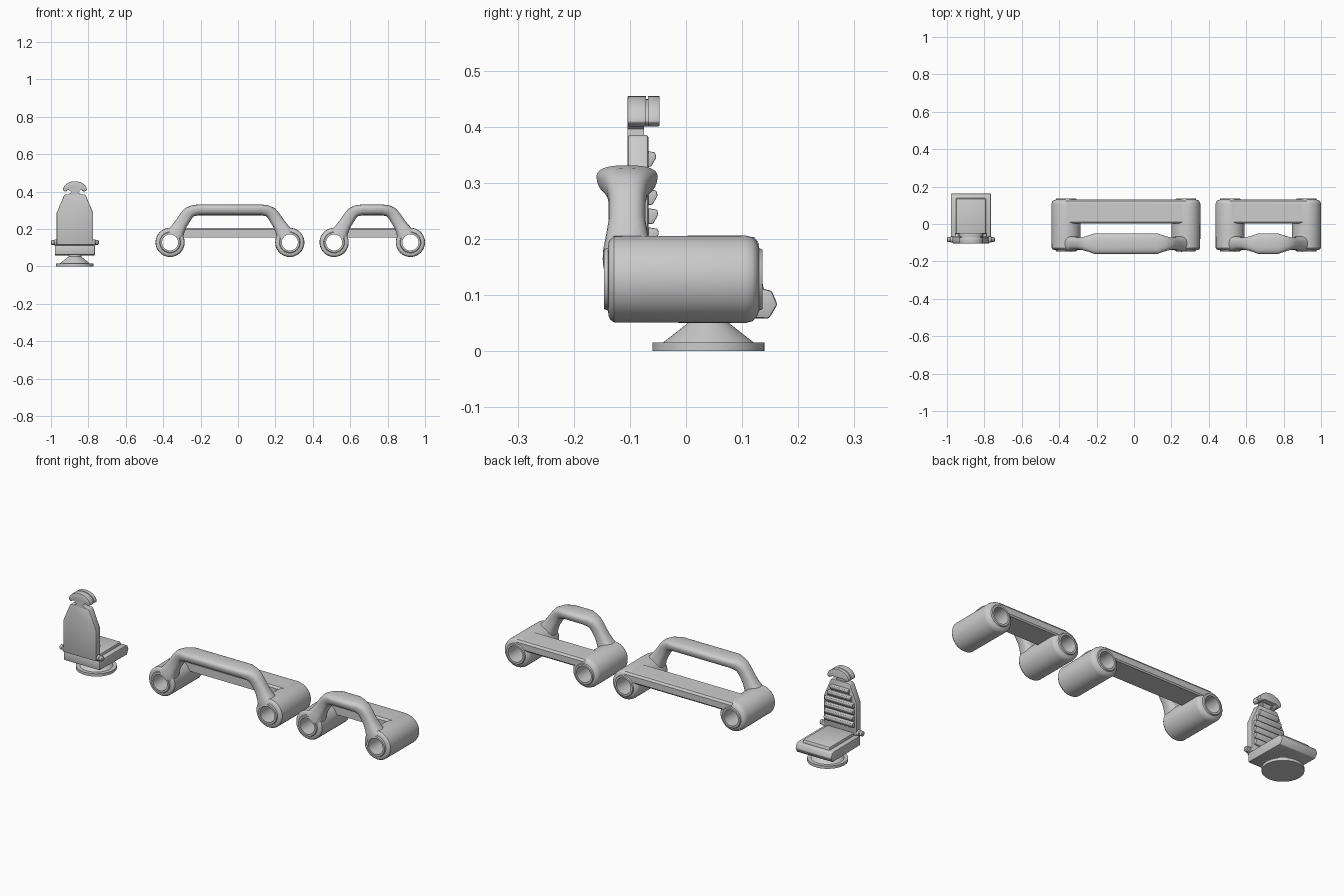
import bpy, bmesh
from math import sin, cos, pi, radians
from mathutils import Vector

if "Cube" in bpy.data.objects:
    bpy.data.objects.remove(bpy.data.objects["Cube"])


def loft(name, rings, bevel=0.0, smooth=35):
    """Skin a list of closed rings, cap both ends."""
    bm = bmesh.new()
    vs = [[bm.verts.new(p) for p in r] for r in rings]
    n = len(vs[0])
    for a, b in zip(vs, vs[1:]):
        for i in range(n):
            bm.faces.new((a[i], a[(i + 1) % n], b[(i + 1) % n], b[i]))
    bm.faces.new(vs[0][::-1])
    bm.faces.new(vs[-1])
    bmesh.ops.recalc_face_normals(bm, faces=bm.faces)
    me = bpy.data.meshes.new(name)
    bm.to_mesh(me)
    bm.free()
    ob = bpy.data.objects.new(name, me)
    bpy.context.collection.objects.link(ob)
    if bevel:
        m = ob.modifiers.new("Bevel", "BEVEL")
        m.width, m.segments, m.limit_method = bevel, 2, "ANGLE"
        m.angle_limit = radians(40)
        apply_all(ob)
    shade(ob, smooth)
    return ob


def select(ob):
    bpy.ops.object.select_all(action="DESELECT")
    ob.select_set(True)
    bpy.context.view_layer.objects.active = ob


def shade(ob, angle):
    select(ob)
    bpy.ops.object.shade_smooth_by_angle(angle=radians(angle))


def apply_all(ob):
    select(ob)
    for m in list(ob.modifiers):
        bpy.ops.object.modifier_apply(modifier=m.name)


def combine(ob, others, op):
    for o in others:
        m = ob.modifiers.new("Bool", "BOOLEAN")
        m.operation, m.object, m.solver = op, o, "EXACT"
    apply_all(ob)
    for o in others:
        bpy.data.objects.remove(o)


def lathe(name, profile, cx, c2, axis, n=48):
    """Profile of (position along axis, radius)."""
    rings = []
    for t, r in profile:
        ring = []
        for i in range(n):
            a, b = r * cos(2 * pi * i / n), r * sin(2 * pi * i / n)
            ring.append({"x": (t, cx + a, c2 + b), "y": (cx + a, t, c2 + b),
                         "z": (cx + a, c2 + b, t)}[axis])
        rings.append(ring)
    return loft(name, rings)


def prism_x(name, yz, x0, x1, bevel=0.0):
    return loft(name, [[(x, y, z) for y, z in yz] for x in (x0, x1)], bevel)


def prism_y(name, xz, y0, y1, bevel=0.0):
    return loft(name, [[(x, y, z) for x, z in xz] for y in (y0, y1)], bevel)


# ---- carry frames: two tubes, web plate and raised grip ----
TZ = 0.128
TUBE = [(-.146, .053), (-.139, .056), (-.138, .066), (-.135, .072), (-.128, .077),
        (.106, .078), (.118, .075), (.126, .068), (.13, .056), (.136, .053)]
# grip path: inward offset from tube, height, half thickness, half width
GRIP = [(.012, .145, .052, .046), (.03, .178, .046, .044), (.044, .203, .038, .039),
        (.06, .230, .034, .034), (.085, .268, .033, .034), (.1, .286, .032, .038),
        (.12, .297, .030, .045), (.152, .302, .029, .055)]


def sgnpow(v, p):
    return (abs(v) ** p) * (1 if v >= 0 else -1)


def grip(name, cx, half, n=28):
    st = [(cx - half + u, z, t, w) for u, z, t, w in GRIP]
    st += [(2 * cx - x, z, t, w) for x, z, t, w in reversed(st)]
    rings = []
    for i, (x, z, t, w) in enumerate(st):
        a, b = st[max(i - 1, 0)], st[min(i + 1, len(st) - 1)]
        d = Vector((b[0] - a[0], 0, b[1] - a[1])).normalized()
        nrm = Vector((-d.z, 0, d.x))
        ring = []
        for k in range(n):
            q = 2 * pi * k / n
            s = sgnpow(sin(q), .75)
            flare = 1 + (.14 * s if w > .05 and z > .25 else 0)
            ring.append(Vector((x, -.105 + w * flare * .97 * sgnpow(cos(q), .75), z)) + nrm * t * s)
        rings.append(ring)
    return loft(name, rings)


def frame(name, cx, half):
    body = lathe(name, TUBE, cx - half, TZ, "y")
    other = lathe("tube", TUBE, cx + half, TZ, "y")
    plate = prism_x("plate", [(.002, .153), (.125, .153), (.130, .16), (.130, .192),
                              (.122, .203), (.012, .205), (.002, .196)],
                    cx - half, cx + half)
    combine(body, [other, plate, grip("grip", cx, half)], "UNION")
    bores = [lathe("bore", [(-.3, .043), (.3, .043)], cx + s * half, TZ, "y")
             for s in (-1, 1)]
    combine(body, bores, "DIFFERENCE")
    shade(body, 38)


frame("long_carry_frame", -.043, .32)
frame("short_carry_frame", .718, .204)

# ---- chair, facing +y ----
X = -.872
lathe("chair_pedestal", [(0, .1), (.015, .1), (.0151, .081), (.03, .062), (.052, .034), (.07, .034)],
      X, .04, "z")
prism_x("seat_pan", [(-.085, .062), (.148, .058), (.163, .083), (.153, .107),
                     (.135, .112), (-.085, .112)], X - .107, X + .107, .004)
prism_x("seat_cushion", [(-.08, .105), (.14, .105), (.135, .127), (-.08, .127)],
        X - .08, X + .08, .006)
lathe("hinge_bar", [(X - .128, .008), (X - .124, .013), (X - .112, .013), (X - .108, .016),
                    (X + .108, .016), (X + .112, .013), (X + .124, .013), (X + .128, .008)],
      -.083, .128, "x", 20)


# backrest slab with tapered shoulders
def back_half(z):
    return .098 if z < .285 else .098 - (z - .285) * .43


outline = [(-.098, .115), (.098, .115), (.098, .285), (.06, .375), (.052, .385),
           (-.052, .385), (-.06, .375), (-.098, .285)]
prism_y("backrest", [(X + x, z) for x, z in outline], -.104, -.067, .004)

# padded ribs, each leaning out toward its top
for i in range(6):
    z = .172 + i * .034
    h = back_half(z + .014) - .012
    lean = .006 * (1 - i / 5)
    prism_x("back_rib_%d" % (i + 1),
            [(-.07, z - .014), (-.062 + lean, z - .013), (-.053 + lean, z + .003),
             (-.055 + lean, z + .012), (-.07, z + .015)], X - h, X + h, .002)

# headrest: neck, rear shell and front pad
prism_y("headrest_neck", [(X - .04, .38), (X + .04, .38), (X + .018, .396), (X + .04, .415),
                          (X - .04, .415), (X - .018, .396)], -.104, -.075)


def dome(name, r, h, y0, y1):
    arc = [(X + r * cos(pi * i / 14), .408 + h * sin(pi * i / 14)) for i in range(15)]
    low = [(X - r + .012, .4), (X - .035, .41), (X + .035, .41), (X + r - .012, .4)]
    prism_y(name, arc + low, y0, y1, .002)


dome("headrest_shell", .064, .047, -.104, -.071)
dome("headrest_core", .058, .041, -.08, -.06)
dome("headrest_pad", .064, .047, -.068, -.047)
